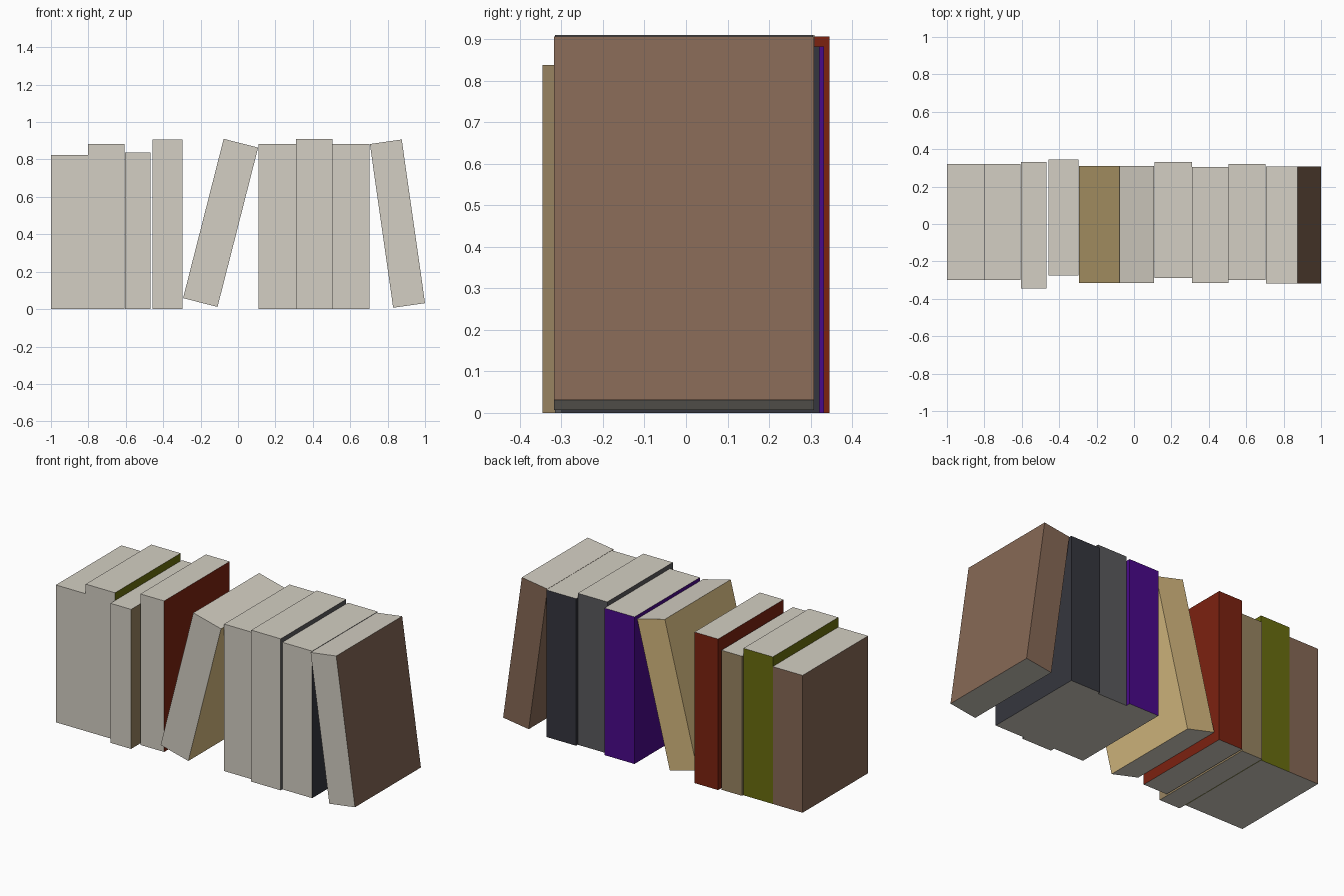
import bpy, bmesh, math

if "Cube" in bpy.data.objects:
    bpy.data.objects.remove(bpy.data.objects["Cube"])


def material(name, rgb):
    """Flat material from 0-255 screen colour, converted to linear."""
    def lin(v):
        v /= 255
        return v / 12.92 if v <= 0.04045 else ((v + 0.055) / 1.055) ** 2.4
    m = bpy.data.materials.new(name)
    m.diffuse_color = (*[lin(v) for v in rgb], 1)
    m.use_nodes = True
    m.node_tree.nodes["Principled BSDF"].inputs["Base Color"].default_value = m.diffuse_color
    return m


pages = material("page_cream", (212, 207, 195))
brown = material("brown", (134, 104, 85))
olive = material("olive", (105, 109, 14))
tan = material("tan", (152, 132, 97))
red = material("red", (124, 34, 16))
gold = material("sand_gold", (214, 186, 128))
purple = material("purple", (73, 9, 138))
grey = material("grey", (90, 90, 92))
navy = material("dark_slate", (53, 54, 62))


def book(name, cover, x, z, width, height, y0, y1, tilt=0):
    """Box centred at x, z; spine faces +y, pages show at front, top and bottom."""
    bm = bmesh.new()
    bmesh.ops.create_cube(bm, size=1)
    bmesh.ops.scale(bm, vec=(width, y1 - y0, height), verts=bm.verts)
    bm.normal_update()
    for f in bm.faces:
        n = f.normal
        f.material_index = 1 if (n.y < -0.5 or abs(n.z) > 0.5) else 0
    me = bpy.data.meshes.new(name)
    bm.to_mesh(me)
    bm.free()
    me.materials.append(cover)
    me.materials.append(pages)
    ob = bpy.data.objects.new(name, me)
    ob.location = (x, (y0 + y1) / 2, z)
    ob.rotation_euler.y = math.radians(tilt)
    bpy.context.collection.objects.link(ob)


def upright(name, cover, x0, x1, height, y0, y1):
    book(name, cover, (x0 + x1) / 2, height / 2, x1 - x0, height, y0, y1)


# left group of upright books
upright("brown_book", brown, -1.0, -0.802, 0.825, -0.30, 0.322)
upright("olive_book", olive, -0.802, -0.607, 0.883, -0.30, 0.322)
upright("tan_book", tan, -0.605, -0.468, 0.838, -0.346, 0.332)
upright("red_book", red, -0.456, -0.298, 0.907, -0.275, 0.346)

# book leaning right against the second group
book("leaning_gold_book", gold, -0.093, 0.461, 0.19, 0.879, -0.315, 0.31, 14.3)

# right group of upright books
upright("purple_book", purple, 0.11, 0.309, 0.883, -0.289, 0.332)
upright("grey_book", grey, 0.309, 0.505, 0.91, -0.316, 0.306)
upright("slate_book", navy, 0.505, 0.703, 0.883, -0.30, 0.322)

# end book leaning left
book("leaning_brown_book", brown, 0.8525, 0.457, 0.172, 0.884, -0.318, 0.308, -8.1)
